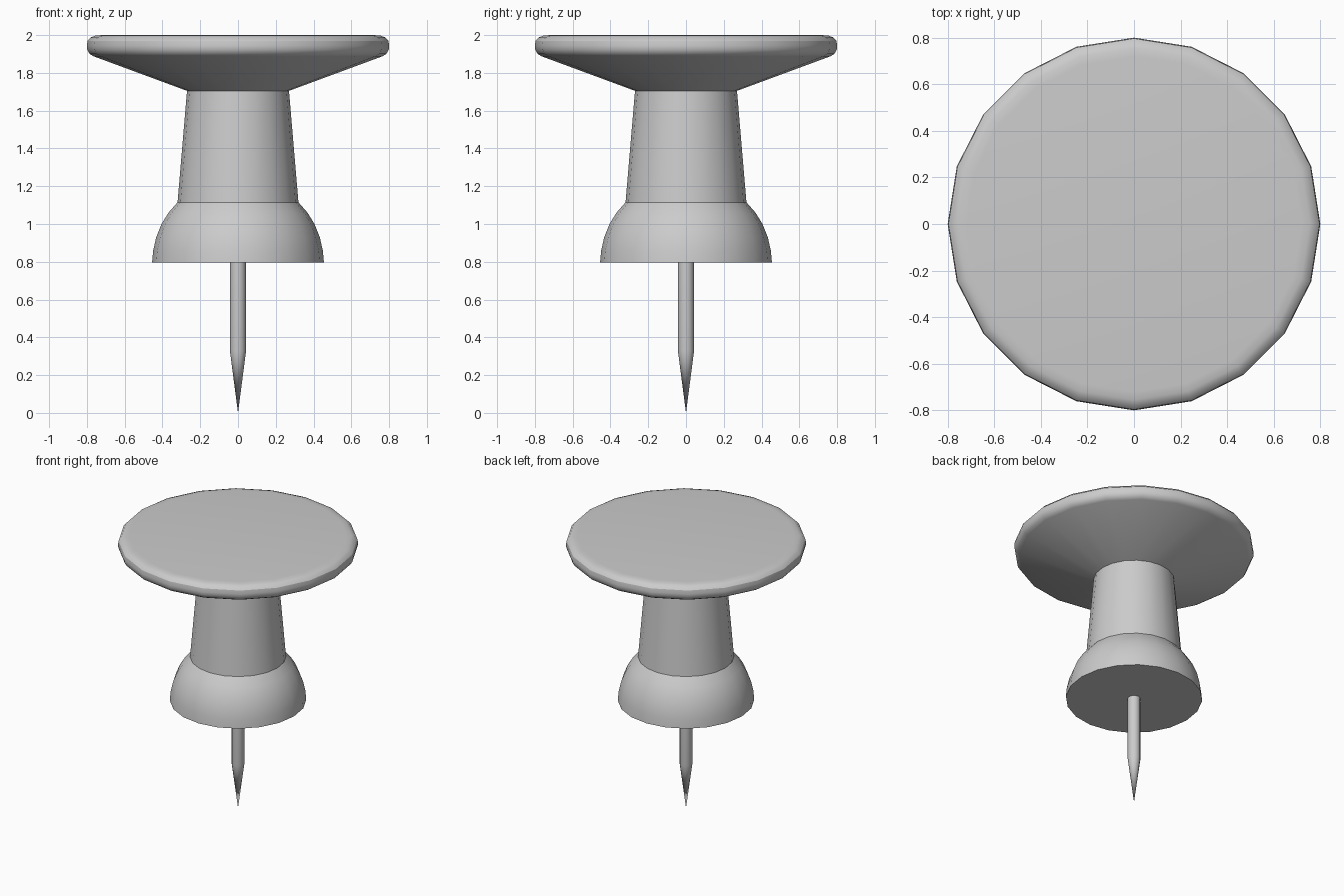
import bpy, bmesh, math

if "Cube" in bpy.data.objects:
    bpy.data.objects.remove(bpy.data.objects["Cube"])


def lathe(name, profile, sides, angle=30):
    """Revolve (radius, z) points around z; radius 0 makes a pole, open ends are capped."""
    bm = bmesh.new()
    rings = []
    for r, z in profile:
        if r == 0:
            rings.append([bm.verts.new((0, 0, z))] * sides)
        else:
            rings.append([bm.verts.new((r * math.cos(2 * math.pi * i / sides),
                                        r * math.sin(2 * math.pi * i / sides), z))
                          for i in range(sides)])
    for a, b in zip(rings, rings[1:]):
        for i in range(sides):
            j = (i + 1) % sides
            bm.faces.new(list(dict.fromkeys((a[i], a[j], b[j], b[i]))))
    for ring in (rings[0], rings[-1]):
        if len(set(ring)) > 1:
            bm.faces.new(ring)
    bmesh.ops.recalc_face_normals(bm, faces=bm.faces)
    mesh = bpy.data.meshes.new(name)
    bm.to_mesh(mesh)
    bm.free()
    obj = bpy.data.objects.new(name, mesh)
    bpy.context.collection.objects.link(obj)
    bpy.ops.object.select_all(action='DESELECT')
    obj.select_set(True)
    bpy.context.view_layer.objects.active = obj
    bpy.ops.object.shade_smooth_by_angle(angle=math.radians(angle))
    return obj


# Handle: domed collar, tapered grip and flared head with rounded rim
lathe("handle", [
    (0.455, 0.795), (0.449, 0.86), (0.433, 0.93), (0.405, 1.0), (0.368, 1.06), (0.32, 1.115),
    (0.27, 1.705),
    (0.765, 1.888), (0.785, 1.90), (0.798, 1.922), (0.80, 1.945),
    (0.796, 1.97), (0.78, 1.988), (0.755, 1.997), (0.72, 2.0),
], 20)

# Pin: straight shaft ending in a sharp point
lathe("pin", [(0, 0), (0.043, 0.33), (0.043, 0.80)], 12, 35)
